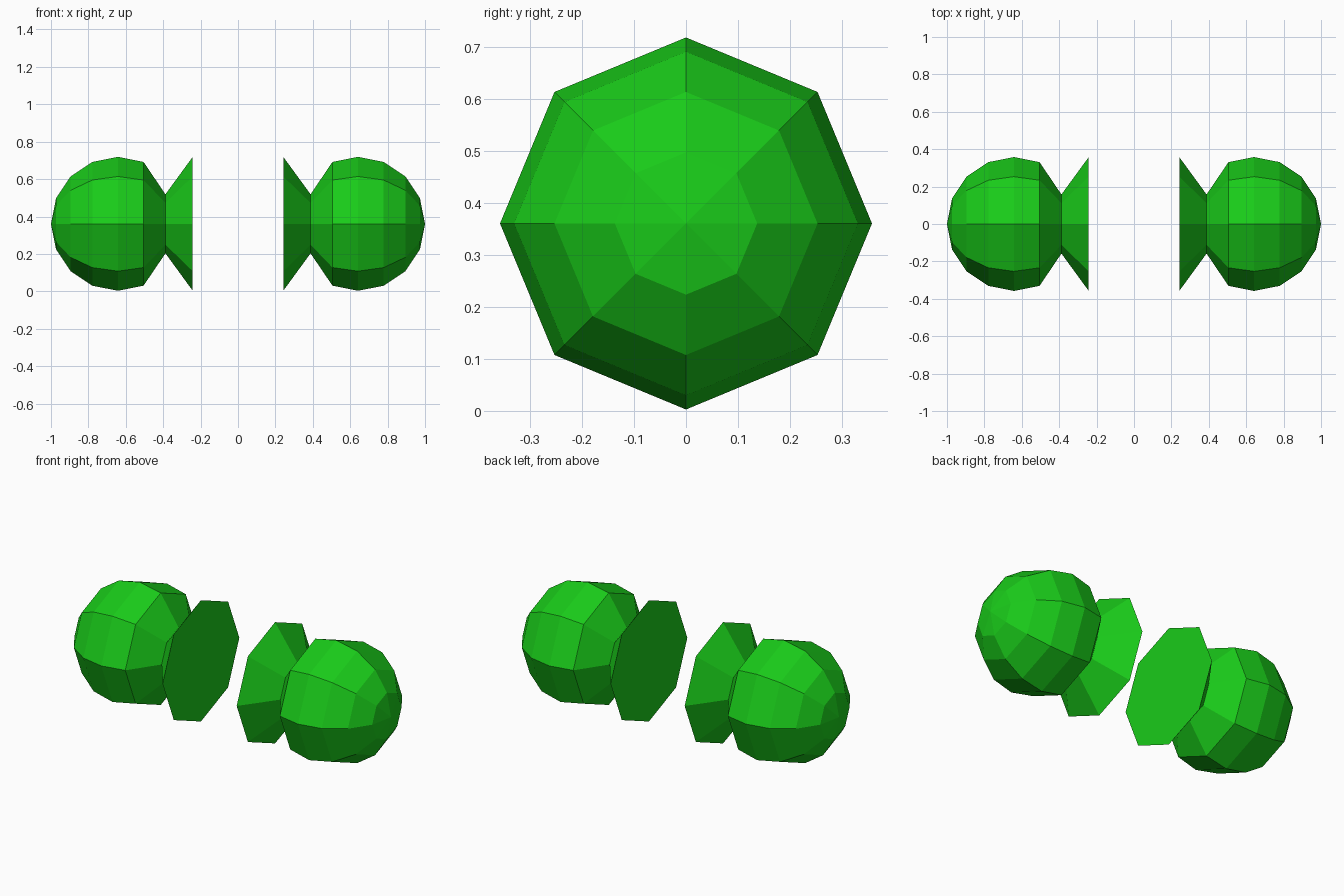
import bpy, bmesh
from math import cos, sin, pi, radians

if "Cube" in bpy.data.objects:
    bpy.data.objects.remove(bpy.data.objects["Cube"])

SIDES = 8
R = 0.358
CX, CZ = 0.642, 0.361

green = bpy.data.materials.new("green")
green.diffuse_color = (0.01, 0.6, 0.01, 1)
green.use_nodes = True
green.node_tree.nodes["Principled BSDF"].inputs["Base Color"].default_value = green.diffuse_color

# Half profile (x, radius): faceted ball, pinched neck, flared flat end
profile = [(CX + R * cos(radians(22.5 * i)), R * sin(radians(22.5 * i))) for i in range(1, 6)]
profile += [(0.388, 0.158), (0.242, R)]


def knob(name, side):
    bm = bmesh.new()
    rings = [[bm.verts.new((side * x, r * sin(2 * pi * k / SIDES), CZ + r * cos(2 * pi * k / SIDES)))
              for k in range(SIDES)] for x, r in profile]
    pole = bm.verts.new((side * (CX + R), 0, CZ))
    for k in range(SIDES):
        n = (k + 1) % SIDES
        bm.faces.new((pole, rings[0][k], rings[0][n]))
        for a, b in zip(rings, rings[1:]):
            bm.faces.new((a[k], b[k], b[n], a[n]))
    bm.faces.new(rings[-1])  # flat inner end
    bmesh.ops.recalc_face_normals(bm, faces=bm.faces)
    mesh = bpy.data.meshes.new(name)
    bm.to_mesh(mesh)
    bm.free()
    mesh.materials.append(green)
    bpy.context.collection.objects.link(bpy.data.objects.new(name, mesh))


# Mirrored pair
knob("right_knob", 1)
knob("left_knob", -1)
